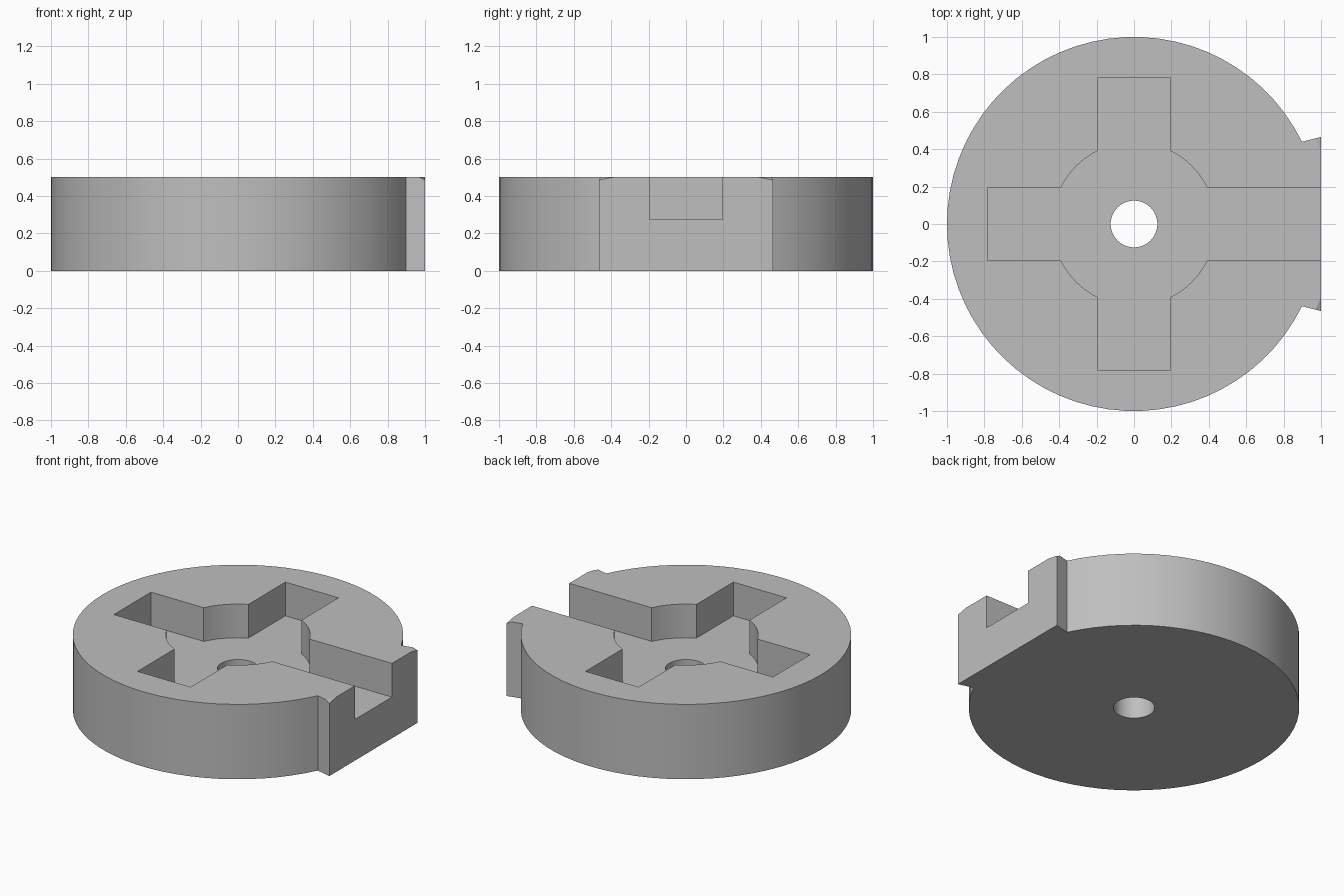
import bpy, bmesh
from math import sin, cos, pi, asin, radians

if "Cube" in bpy.data.objects:
    bpy.data.objects.remove(bpy.data.objects["Cube"], do_unlink=True)

HEIGHT = 0.5
FLOOR = 0.275        # pocket floor
HALF = 0.196         # half width of the slots
POCKET_R = 0.437
HOLE_R = 0.125


def arc(r, a0, a1, n):
    return [(r * cos(a0 + (a1 - a0) * i / n), r * sin(a0 + (a1 - a0) * i / n))
            for i in range(n + 1)]


def prism(name, outline, z0, z1):
    """Extrude a counter-clockwise outline from z0 up to z1."""
    bm = bmesh.new()
    face = bm.faces.new([bm.verts.new((x, y, z0)) for x, y in outline])
    top = bmesh.ops.extrude_face_region(bm, geom=[face])["geom"]
    bmesh.ops.translate(bm, vec=(0, 0, z1 - z0),
                        verts=[v for v in top if isinstance(v, bmesh.types.BMVert)])
    bmesh.ops.recalc_face_normals(bm, faces=bm.faces)
    mesh = bpy.data.meshes.new(name)
    bm.to_mesh(mesh)
    bm.free()
    obj = bpy.data.objects.new(name, mesh)
    bpy.context.collection.objects.link(obj)
    return obj


def combine(obj, tool, operation):
    """Apply a boolean and discard the tool."""
    mod = obj.modifiers.new("cut", "BOOLEAN")
    mod.operation, mod.solver, mod.object = operation, "EXACT", tool
    bpy.context.view_layer.objects.active = obj
    bpy.ops.object.modifier_apply(modifier=mod.name)
    bpy.data.objects.remove(tool, do_unlink=True)


# Round body with a flared tab on the +x side
start = asin(0.44)
outline = arc(1, start, 2 * pi - start, 60) + [(1, -0.465), (1, 0.465)]
body = prism("slotted_disc", outline, 0, HEIGHT)

# Conical chamfer on the tab's upper corners
bpy.ops.mesh.primitive_cone_add(vertices=128, radius1=2.273, radius2=0.873,
                                depth=0.7, location=(0, 0, 0.25))
combine(body, bpy.context.object, "INTERSECT")

# Cross-shaped pocket with a round middle; the +x arm runs out through the tab
cross = []
corner = asin(HALF / POCKET_R)
for k in range(4):
    a = k * pi / 2
    reach = 1.2 if k == 0 else 0.78
    for side in (-HALF, HALF):
        cross.append((reach * cos(a) - side * sin(a), reach * sin(a) + side * cos(a)))
    cross += arc(POCKET_R, a + corner, a + pi / 2 - corner, 8)
combine(body, prism("pocket_cutter", cross, FLOOR, 0.8), "DIFFERENCE")

# Centre hole
hole = arc(HOLE_R, 0, 2 * pi, 48)[:-1]
combine(body, prism("hole_cutter", hole, -0.2, 0.8), "DIFFERENCE")

# Plain grey finish
grey = bpy.data.materials.new("plain_grey")
grey.use_nodes = True
colour = (0.52, 0.52, 0.52, 1)
grey.diffuse_color = colour
grey.node_tree.nodes["Principled BSDF"].inputs["Base Color"].default_value = colour
body.data.materials.clear()
body.data.materials.append(grey)
for poly in body.data.polygons:
    poly.material_index = 0

bpy.ops.object.select_all(action="DESELECT")
body.select_set(True)
bpy.context.view_layer.objects.active = body
bpy.ops.object.shade_smooth_by_angle(angle=radians(25))
